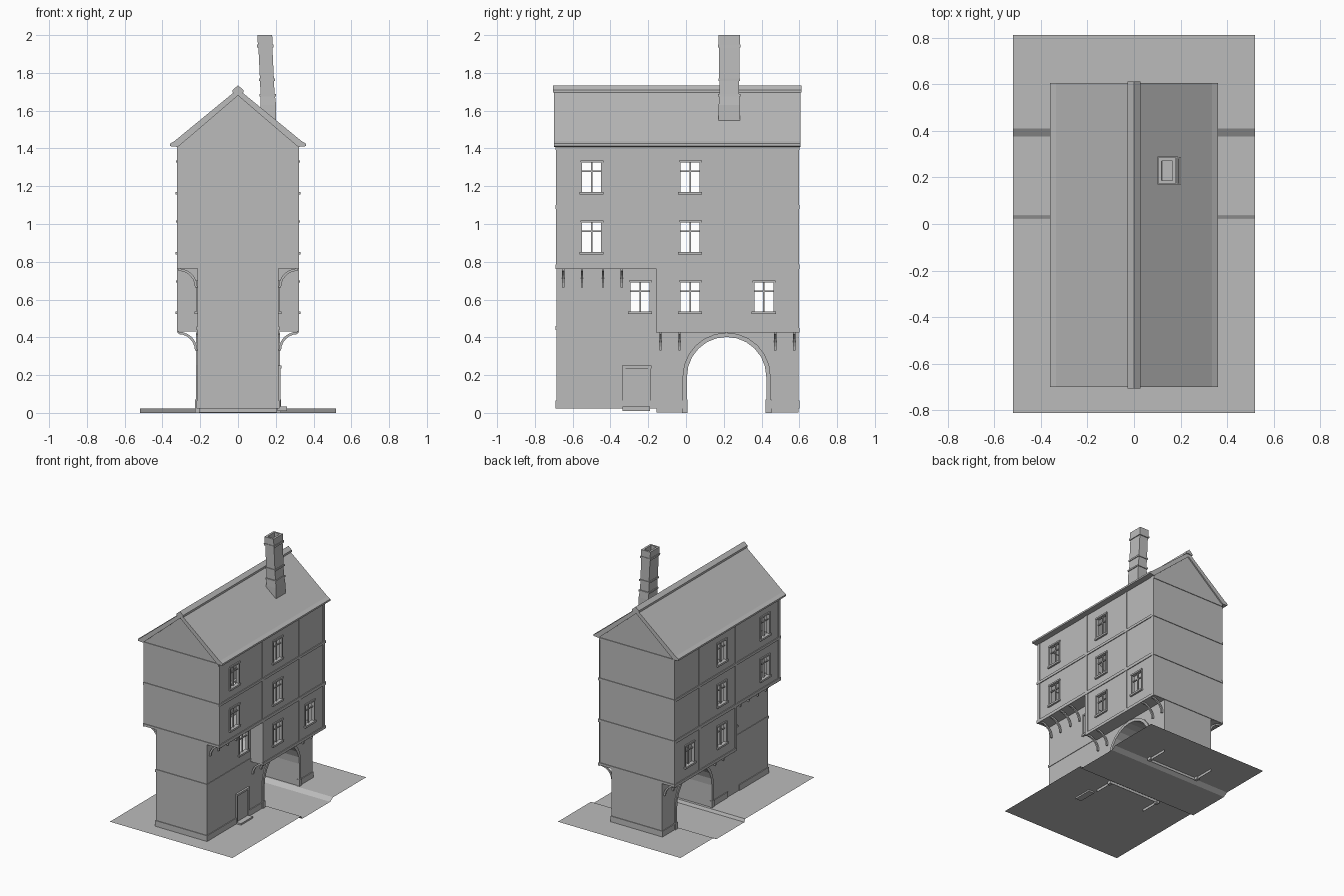
import bpy, bmesh, math

if "Cube" in bpy.data.objects:
    bpy.data.objects.remove(bpy.data.objects["Cube"])

mat = bpy.data.materials.new("plain_grey")
mat.diffuse_color = (0.5, 0.5, 0.5, 1)
mat.use_nodes = True
mat.node_tree.nodes["Principled BSDF"].inputs["Base Color"].default_value = mat.diffuse_color

ZB, ZM, ZU, ZE = 0.022, 0.43, 0.765, 1.41      # ground, jetty one, jetty two, eaves
Y0, YJ, Y1 = -0.685, -0.155, 0.595             # front, jetty step, back
XI, XO = 0.215, 0.318                          # lower and upper half widths


def finish(name, bm, recalc=True):
    if recalc:
        bmesh.ops.recalc_face_normals(bm, faces=bm.faces)
    me = bpy.data.meshes.new(name)
    bm.to_mesh(me)
    bm.free()
    me.materials.append(mat)
    ob = bpy.data.objects.new(name, me)
    bpy.context.collection.objects.link(ob)
    return ob


def face(bm, pts):
    return bm.faces.new([bm.verts.new(p) for p in pts])


def box(bm, x, y, z):
    x, y, z = sorted(x), sorted(y), sorted(z)
    v = [bm.verts.new((a, b, c)) for a in x for b in y for c in z]
    for q in ((0, 1, 3, 2), (4, 6, 7, 5), (0, 4, 5, 1), (2, 3, 7, 6), (0, 2, 6, 4), (1, 5, 7, 3)):
        bm.faces.new([v[i] for i in q])


def prism_y(bm, prof, ya, yb):
    # closed x,z profile pushed along y
    a = [bm.verts.new((x, ya, z)) for x, z in prof]
    b = [bm.verts.new((x, yb, z)) for x, z in prof]
    n = len(prof)
    for i in range(n):
        j = (i + 1) % n
        bm.faces.new((a[i], a[j], b[j], b[i]))
    bm.faces.new(a)
    bm.faces.new(b[::-1])


def side_wall(bm, x, ya, yb, za, zb, holes):
    # wall sheet facing sideways with rectangular window holes
    ys = sorted({ya, yb, *(h[0] for h in holes), *(h[1] for h in holes)})
    zs = sorted({za, zb, *(h[2] for h in holes), *(h[3] for h in holes)})
    for p, q in zip(ys, ys[1:]):
        for r, t in zip(zs, zs[1:]):
            if any(h[0] <= p and q <= h[1] and h[2] <= r and t <= h[3] for h in holes):
                continue
            pts = [(x, p, r), (x, q, r), (x, q, t), (x, p, t)]
            face(bm, pts if x > 0 else pts[::-1])


# ground sheet with sunken lane
bm = bmesh.new()
lane = [(-0.81, ZB), (0.025, ZB), (0.035, 0), (0.375, 0), (0.41, ZB), (0.81, ZB)]
for (a, za), (b, zb) in zip(lane, lane[1:]):
    face(bm, [(-0.52, a, za), (0.52, a, za), (0.52, b, zb), (-0.52, b, zb)])
finish("ground", bm, False)

# window list: half width, wall x, centre y, bottom z, top z
HW = 0.053
wins = [(XO, y, z, z + 0.16) for y in (-0.5, 0.022) for z in (0.85, 1.168)]
wins += [(XO, y, 0.535, 0.692) for y in (0.022, 0.412)] + [(XI, -0.243, 0.535, 0.692)]
hole = lambda w: (w[1] - HW, w[1] + HW, w[2], w[3])

# arch outline
AC, AR, AS = 0.215, 0.21, 0.192
def arch(r):
    pts = [(AC - r, ZB - 0.02)]
    pts += [(AC - r * math.cos(math.pi * i / 12), AS + r * math.sin(math.pi * i / 12)) for i in range(13)]
    return pts + [(AC + r, ZB - 0.02)]

# walls
bm = bmesh.new()
upper = [hole(w) for w in wins if w[0] == XO and w[2] > ZU]
mid = [hole(w) for w in wins if w[0] == XO and w[2] < ZU]
low = [hole(w) for w in wins if w[0] == XI]
inner = arch(AR)
for s in (1, -1):
    side_wall(bm, s * XO, Y0, Y1, ZU, ZE, upper)
    side_wall(bm, s * XO, YJ, Y1, ZM, ZU, mid)
    side_wall(bm, s * XI, Y0, YJ, ZB, ZU, low)
    prof = [(YJ, ZB - 0.02)] + inner + [(Y1, ZB - 0.02), (Y1, ZM), (YJ, ZM)]
    pts = [(s * XI, y, z) for y, z in prof]
    face(bm, pts[::s])
    # jetty step and undersides
    q = [(s * XI, YJ, ZM), (s * XO, YJ, ZM), (s * XO, YJ, ZU), (s * XI, YJ, ZU)]
    face(bm, q[::s])
    for ya, yb, z in ((Y0, YJ, ZU), (YJ, Y1, ZM)):
        q = [(s * XI, ya, z), (s * XI, yb, z), (s * XO, yb, z), (s * XO, ya, z)]
        face(bm, q[::s])
# front and back gable ends
for y, zj, d in ((Y0, ZU, 1), (Y1, ZM, -1)):
    face(bm, [(-XI, y, ZB), (XI, y, ZB), (XI, y, zj), (-XI, y, zj)][::d])
    face(bm, [(-XO, y, zj), (XO, y, zj), (XO, y, ZE), (0, y, 1.69), (-XO, y, ZE)][::d])
# vault under the building
for (a, za), (b, zb) in zip(inner, inner[1:]):
    face(bm, [(-XI, a, za), (XI, a, za), (XI, b, zb), (-XI, b, zb)])
finish("walls", bm, False)

# arch surround and its foot blocks
bm = bmesh.new()
outer = arch(AR + 0.023)
for s in (1, -1):
    xs = (s * (XI - 0.004), s * (XI + 0.008))
    rings = [[bm.verts.new((x, y, z)) for x, (y, z) in ((xs[0], p), (xs[1], p), (xs[1], o), (xs[0], o))]
             for p, o in zip(inner, outer)]
    for a, b in zip(rings, rings[1:]):
        for i in range(4):
            j = (i + 1) % 4
            bm.faces.new((a[i], a[j], b[j], b[i]))
    for e in (-1, 1):
        box(bm, (s * 0.205, s * 0.228), (AC + e * (AR - 0.004), AC + e * (AR + 0.027)), (0, 0.072))
finish("arch_surround", bm)

# plinth
bm = bmesh.new()
for s in (1, -1):
    for a, b in ((Y0 - 0.004, -0.335), (-0.195, AC - AR - 0.025), (AC + AR + 0.025, Y1 + 0.004)):
        box(bm, (s * 0.2, s * 0.221), (a, b), (ZB, 0.066))
box(bm, (-0.219, 0.219), (Y0 - 0.005, Y0 + 0.01), (ZB, 0.066))
box(bm, (-0.219, 0.219), (Y1 - 0.01, Y1 + 0.005), (ZB, 0.066))
finish("plinth", bm)

# timber beams and posts
bm = bmesh.new()
for s in (1, -1):
    def strip(x, ya, yb, za, zb, t=0.006):
        box(bm, (s * (x - 0.004), s * (x + t)), (ya, yb), (za, zb))
    strip(XO, Y0 - 0.006, Y1 + 0.006, 1.08, 1.10)
    strip(XO, Y0 - 0.006, Y1 + 0.006, ZU - 0.004, ZU + 0.02)
    strip(XO, YJ - 0.003, Y1 + 0.006, ZM - 0.004, ZM + 0.018)
    strip(XI, Y0 - 0.006, YJ, 0.44, 0.458, 0.004)
    for y in (Y0 + 0.01, -0.15, 0.29, Y1 - 0.01):
        strip(XO, y - 0.012, y + 0.012, ZU, ZE, 0.004)
    for y in (YJ + 0.011, 0.29, Y1 - 0.01):
        strip(XO, y - 0.012, y + 0.012, ZM, ZU, 0.004)
for y, lows in ((Y0, ((0.45, XI),)), (Y1, ((0.44, XO),))):
    for z, w in lows + ((ZU + 0.008, XO), (1.09, XO), (ZE - 0.01, XO)):
        box(bm, (-w, w), (y - 0.005, y + 0.005), (z - 0.009, z + 0.009))
finish("timber_frame", bm)

# curved jetty brackets
bm = bmesh.new()
for s in (1, -1):
    for ys, z in (((-0.65, -0.55, -0.44, -0.34), ZU), ((-0.135, -0.035, 0.472, 0.573), ZM)):
        for y in ys:
            prof = []
            for r in (0.1, 0.087):
                arc = [math.pi / 2 * i / 6 for i in range(7)]
                p = [(s * (XI + 0.1 - r * math.cos(a)), z - 0.1 + r * math.sin(a)) for a in arc]
                prof += p if r == 0.1 else p[::-1]
            prism_y(bm, prof, y - 0.006, y + 0.006)
finish("jetty_brackets", bm)

# window frames, bars, sills and lintels
bm = bmesh.new()
for s in (1, -1):
    for x, y, a, b in wins:
        def bar(ya, yb, za, zb, xa=-0.018, xb=0.006):
            box(bm, (s * (x + xa), s * (x + xb)), (y + ya, y + yb), (za, zb))
        bar(-HW - 0.008, -HW + 0.003, a, b)
        bar(HW - 0.003, HW + 0.008, a, b)
        bar(-HW - 0.006, HW + 0.01, b - 0.003, b + 0.009, -0.018, 0.009)
        bar(-HW - 0.011, HW + 0.011, a - 0.012, a + 0.002, -0.018, 0.014)
        bar(-0.004, 0.004, a, b, -0.014, -0.005)
        bar(-HW, HW, b - 0.052, b - 0.044, -0.014, -0.005)
finish("windows", bm)

# door with frame and step
bm = bmesh.new()
box(bm, (0.21, 0.219), (-0.325, -0.2), (ZB, 0.235))
for y in (-0.335, -0.2):
    box(bm, (0.21, 0.226), (y, y + 0.014), (ZB, 0.24))
box(bm, (0.21, 0.23), (-0.34, -0.182), (0.235, 0.25))
finish("door", bm)
bm = bmesh.new()
box(bm, (0.21, 0.26), (-0.335, -0.19), (0.01, 0.034))
finish("door_step", bm)

# roof, with kicked eaves, and ridge cap
bm = bmesh.new()
half = [(0.335, 1.44), (0.36, 1.425), (0.36, 1.412), (0.318, 1.408)]
prof = [(0, 1.715)] + half + [(0, 1.68)] + [(-x, z) for x, z in half[::-1]]
prism_y(bm, prof, -0.7, 0.605)
finish("roof", bm)
bm = bmesh.new()
prism_y(bm, [(-0.028, 1.695), (-0.028, 1.71), (0, 1.734), (0.028, 1.71), (0.028, 1.695), (0, 1.70)], -0.705, 0.612)
finish("ridge_cap", bm)

# leaning chimney: z, centre x, half x, half y, ending in a hollow flue
rows = [(1.53, 0.16, 0.042, 0.058), (1.63, 0.16, 0.042, 0.056), (1.675, 0.158, 0.038, 0.053),
        (1.675, 0.158, 0.044, 0.059), (1.687, 0.157, 0.044, 0.059), (1.687, 0.157, 0.037, 0.052),
        (1.757, 0.153, 0.037, 0.052), (1.757, 0.153, 0.043, 0.058), (1.769, 0.153, 0.043, 0.058),
        (1.769, 0.153, 0.037, 0.053), (1.935, 0.145, 0.037, 0.053), (1.935, 0.145, 0.044, 0.06),
        (1.95, 0.144, 0.044, 0.06), (1.95, 0.144, 0.039, 0.056), (2.0, 0.142, 0.039, 0.056),
        (2.0, 0.142, 0.023, 0.042), (1.88, 0.146, 0.023, 0.042)]
bm = bmesh.new()
rings = [[bm.verts.new((cx + i * hx, 0.229 + j * hy, z)) for i, j in ((-1, -1), (1, -1), (1, 1), (-1, 1))]
         for z, cx, hx, hy in rows]
for a, b in zip(rings, rings[1:]):
    for i in range(4):
        j = (i + 1) % 4
        bm.faces.new((a[i], a[j], b[j], b[i]))
bm.faces.new(rings[-1])
bm.faces.new(rings[0][::-1])
finish("chimney", bm)
